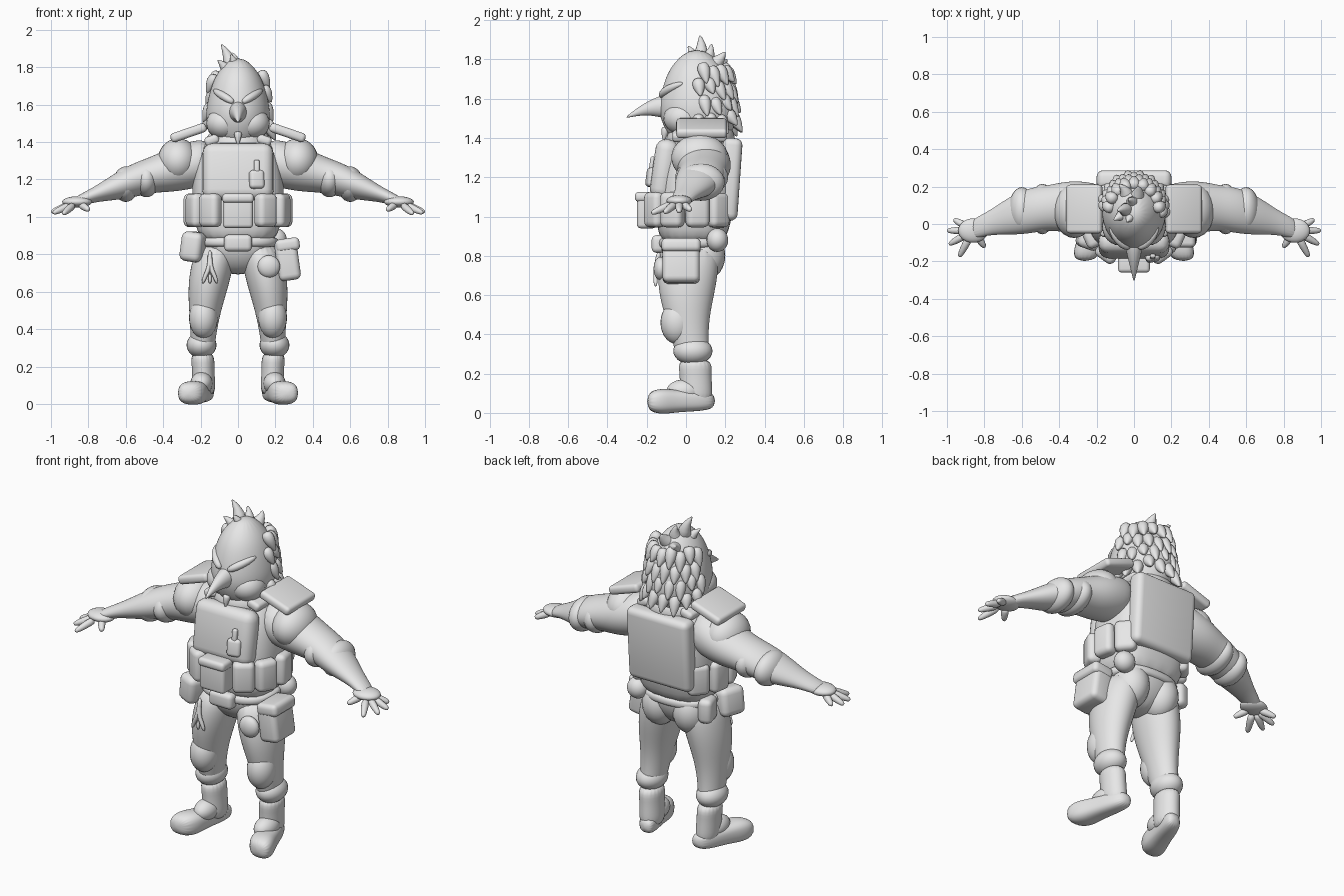
import bpy, bmesh, math, random
from mathutils import Vector, Matrix, Euler

if "Cube" in bpy.data.objects:
    bpy.data.objects.remove(bpy.data.objects["Cube"])

random.seed(4)
tone = (0.8, 0.8, 0.8, 1)
grey = bpy.data.materials.new("plain_grey")
grey.use_nodes = True
grey.diffuse_color = tone
grey.node_tree.nodes["Principled BSDF"].inputs["Base Color"].default_value = tone


def finish(name, bm, mirror=False, subsurf=0, bevel=0):
    bmesh.ops.recalc_face_normals(bm, faces=bm.faces)
    for face in bm.faces:
        face.smooth = True
    mesh = bpy.data.meshes.new(name)
    bm.to_mesh(mesh)
    bm.free()
    mesh.materials.append(grey)
    part = bpy.data.objects.new(name, mesh)
    bpy.context.collection.objects.link(part)
    if mirror:
        part.modifiers.new("Mirror", "MIRROR").use_mirror_merge = False
    if bevel:
        modifier = part.modifiers.new("Bevel", "BEVEL")
        modifier.width, modifier.segments = bevel, 4
    if subsurf:
        part.modifiers.new("Subdivision", "SUBSURF").levels = subsurf


def skin(bm, rings):
    """Join rings of points with quads and close both ends."""
    rows = [[bm.verts.new(point) for point in ring] for ring in rings]
    count = len(rows[0])
    for lower, upper in zip(rows, rows[1:]):
        for i in range(count):
            j = (i + 1) % count
            bm.faces.new((lower[i], lower[j], upper[j], upper[i]))
    bm.faces.new(rows[0])
    bm.faces.new(rows[-1][::-1])


def loft(name, axis, start, end, widths, ratio=1, taper=0, bow=(0, 0, 0), power=2, mirror=False, sides=20):
    """Evenly spaced rings square to an axis, on a line that can bow out."""
    rings = []
    for k, width in enumerate(widths):
        t = k / (len(widths) - 1)
        centre = Vector(start).lerp(Vector(end), t) + Vector(bow) * math.sin(math.pi * t)
        ring = []
        for i in range(sides):
            angle = math.tau * i / sides
            c, s = math.cos(angle), math.sin(angle)
            u = width * math.copysign(abs(c) ** (2 / power), c)
            v = width * (ratio + taper * t) * math.copysign(abs(s) ** (2 / power), s)
            offset = {"x": (0, u, v), "y": (u, 0, v), "z": (u, v, 0)}[axis]
            ring.append(centre + Vector(offset))
        rings.append(ring)
    bm = bmesh.new()
    skin(bm, rings)
    finish(name, bm, mirror, subsurf=2)


def spikes(name, paths, radius, profile, mirror=False, sides=8):
    """Tapered tubes; the profile scales the radius along each path."""
    bm = bmesh.new()
    for path in paths:
        points = [Vector(p) for p in path]
        rings = []
        for i, (point, scale) in enumerate(zip(points, profile)):
            ahead = points[min(i + 1, len(points) - 1)]
            turn = (ahead - points[max(i - 1, 0)]).to_track_quat("Z", "Y")
            angles = [math.tau * k / sides for k in range(sides)]
            rings.append([point + turn @ Vector((math.cos(a), math.sin(a), 0)) * radius * scale
                          for a in angles])
        skin(bm, rings)
    finish(name, bm, mirror, subsurf=1)


def box(name, centre, size, rot=(0, 0, 0), bevel=0.02, mirror=False):
    bm = bmesh.new()
    turn = Euler([math.radians(a) for a in rot]).to_matrix().to_4x4()
    matrix = Matrix.Translation(centre) @ turn @ Matrix.Diagonal((*size, 1))
    bmesh.ops.create_cube(bm, size=1, matrix=matrix)
    finish(name, bm, mirror, bevel=bevel)


def ball(name, centre, size, mirror=False):
    bm = bmesh.new()
    matrix = Matrix.Translation(centre) @ Matrix.Diagonal((*size, 1))
    bmesh.ops.create_uvsphere(bm, u_segments=24, v_segments=14, radius=1, matrix=matrix)
    finish(name, bm, mirror)


# Torso, collar, hips and belt
loft("torso", "z", start=(0, .03, .84), end=(0, .08, 1.46),
     widths=(.2, .23, .25, .245, .225, .13), ratio=.82, power=2.8)
loft("collar", "z", start=(0, .07, 1.35), end=(0, .08, 1.47), widths=(.17, .18, .17, .14))
loft("hips", "z", start=(0, .03, .69), end=(0, .03, .92), widths=(.08, .17, .2, .2), ratio=.82, power=2.3)
loft("belt", "z", start=(0, .03, .83), end=(0, .03, .9), widths=(.2, .22, .22, .2), ratio=.8, power=2.4)
ball("seat", (.1, .085, .8), (.1, .115, .13), mirror=True)

# Armour vest
box("chest_plate", (0, -.11, 1.24), (.38, .12, .31), rot=(-8, 0, 0), bevel=.055)
box("back_plate", (0, .225, 1.19), (.4, .1, .42), rot=(-4, 0, 0), bevel=.035)
box("shoulder_strap", (.14, .07, 1.41), (.08, .28, .05), rot=(0, 20, 0), mirror=True)
box("chest_radio", (.1, -.175, 1.2), (.08, .05, .1), rot=(-8, 0, 12))
box("radio_antenna", (.1, -.17, 1.27), (.03, .03, .07), rot=(-8, 0, 0), bevel=.01)

# Vest pouches spread round the waist
box("centre_pouch", (0, -.2, 1.03), (.16, .1, .18))
box("centre_pouch_flap", (0, -.21, 1.1), (.17, .1, .05))
for place, angle in (("front", 36), ("corner", 66), ("side", 100), ("rear", 130)):
    a = math.radians(angle)
    box(place + "_pouch", (.25 * math.sin(a), .02 - .22 * math.cos(a), 1.035),
        (.12, .08, .18), rot=(0, 0, angle), bevel=.03, mirror=True)

# Belt gear
box("belt_buckle", (0, -.14, .86), (.15, .07, .09), bevel=.025)
box("right_hip_pouch", (-.235, -.06, .84), (.12, .15, .16), rot=(0, 8, -20), bevel=.035)
box("right_rear_pouch", (-.21, .1, .84), (.08, .12, .14), rot=(0, 0, 15), bevel=.03)
box("left_hip_bag", (.265, -.025, .77), (.12, .19, .22), rot=(0, -8, 0), bevel=.03)
box("left_bag_flap", (.265, -.025, .85), (.13, .2, .07), rot=(0, -8, 0), bevel=.025)
ball("left_rear_pouch", (.2, .16, .88), (.06, .055, .06))
ball("canteen", (.165, -.13, .735), (.06, .035, .06))
knot = Vector((-.15, -.155, .73))
spikes("hanging_straps", [[knot + Vector((0, .02, .1)), knot, knot + Vector((side * .6, 0, -.04)),
                           knot + Vector((side, 0, -.09))] for side in (-.04, 0, .04)],
       radius=.015, profile=(1, 1, .9, .6))

# Legs, knee pads and boots
loft("leg", "z", start=(.19, .045, .24), end=(.11, .03, .87), bow=(.02, -.035, 0),
     widths=(.06, .068, .085, .108, .117, .1), ratio=1.35, mirror=True)
ball("knee_pad", (.185, -.045, .46), (.077, .085, .11), mirror=True)
ball("trouser_cuff", (.195, .035, .315), (.08, .1, .07), mirror=True)
loft("boot_shaft", "z", start=(.18, .055, .04), end=(.19, .045, .28),
     widths=(.06, .062, .06, .067), ratio=1.35, mirror=True)
loft("boot_foot", "y", start=(.165, .15, .062), end=(.265, -.2, .058),
     widths=(.04, .056, .06, .067, .08, .055), ratio=.95, taper=-.12, power=2.6, mirror=True)
ball("instep", (.195, -.01, .11), (.06, .09, .06), mirror=True)

# Arms with sleeve folds and shoulder armour
loft("arm", "x", start=(.14, .08, 1.3), end=(.89, -.04, 1.07), bow=(0, .06, .025),
     widths=(.12, .14, .14, .12, .125, .1, .06, .055), taper=-.45, mirror=True)
ball("sleeve_fold", (.49, .08, 1.2), (.07, .135, .095), mirror=True)
ball("sleeve_cuff", (.6, .075, 1.175), (.07, .122, .095), mirror=True)
ball("shoulder_guard", (.32, .07, 1.3), (.11, .145, .12), mirror=True)
box("shoulder_pad", (.265, .08, 1.45), (.2, .26, .05), rot=(0, 19, 0), mirror=True)

# Palm and fanned fingers, thumb last
palm = Vector((.86, -.035, 1.08))
ball("palm", palm, (.08, .065, .03), mirror=True)
paths = []
for angle, length in ((30, .12), (0, .14), (-30, .15), (-62, .16), (-125, .11)):
    a = math.radians(angle)
    reach = Vector((math.cos(a), math.sin(a), -.4)) * length
    paths.append([palm + reach * t for t in (.25, .6, .9, 1)])
spikes("fingers", paths, radius=.022, profile=(1.1, 1, .75, .4), mirror=True)

# Head, jowls, brows and beak
loft("head", "z", start=(0, .07, 1.37), end=(0, .055, 1.85),
     widths=(.11, .155, .177, .167, .147, .115, .04), ratio=1.17)
ball("jowl", (.075, -.015, 1.5), (.095, .1, .085), mirror=True)
spikes("brow", [[(.02, -.13, 1.61), (.06, -.115, 1.635), (.11, -.06, 1.665), (.13, -.01, 1.68)]],
       radius=.025, profile=(.6, 1, .9, .3), mirror=True)
loft("beak", "y", start=(0, -.08, 1.56), end=(0, -.305, 1.505), bow=(0, 0, .02),
     widths=(.055, .045, .03, .017, .003), ratio=1.2)
spikes("chin_tuft", [[(0, -.1, 1.46), (0, -.11, 1.42), (0, -.115, 1.38)]], radius=.03, profile=(1, .6, .1))

# Crest spikes rising from the crown
paths = []
for tip in ((-.09, .07, 1.925), (-.11, .02, 1.84), (-.04, .01, 1.87),
            (-.03, .13, 1.88), (.02, .2, 1.84), (-.08, .21, 1.8)):
    tip = Vector(tip)
    base = tip.lerp(Vector((0, .07, 1.7)), .6)
    bend = Vector((.012, .012, 0))
    paths.append([base, base.lerp(tip, .45) + bend, base.lerp(tip, .8) + bend / 2, tip])
spikes("crest", paths, radius=.055, profile=(1, .65, .3, .05))

# Overlapping feathers lying round the sides and back of the head
paths = []
for row in range(4):
    for k in range(9):
        a = math.radians(20 * (k + row % 2 / 2))
        out = Vector((math.cos(a), math.sin(a), 0))
        girth = .15 - .01 * row
        base = Vector((girth * out.x, .06 + girth * 1.1 * out.y, 1.53 + .08 * row))
        base.z += random.uniform(-.015, .015)
        tip = base + out * .05 + Vector((0, .015, random.uniform(-.12, -.07)))
        paths.append([base, base.lerp(tip, .35), base.lerp(tip, .7), tip])
spikes("back_feathers", paths, radius=.04, profile=(.7, 1, .6, .1))
